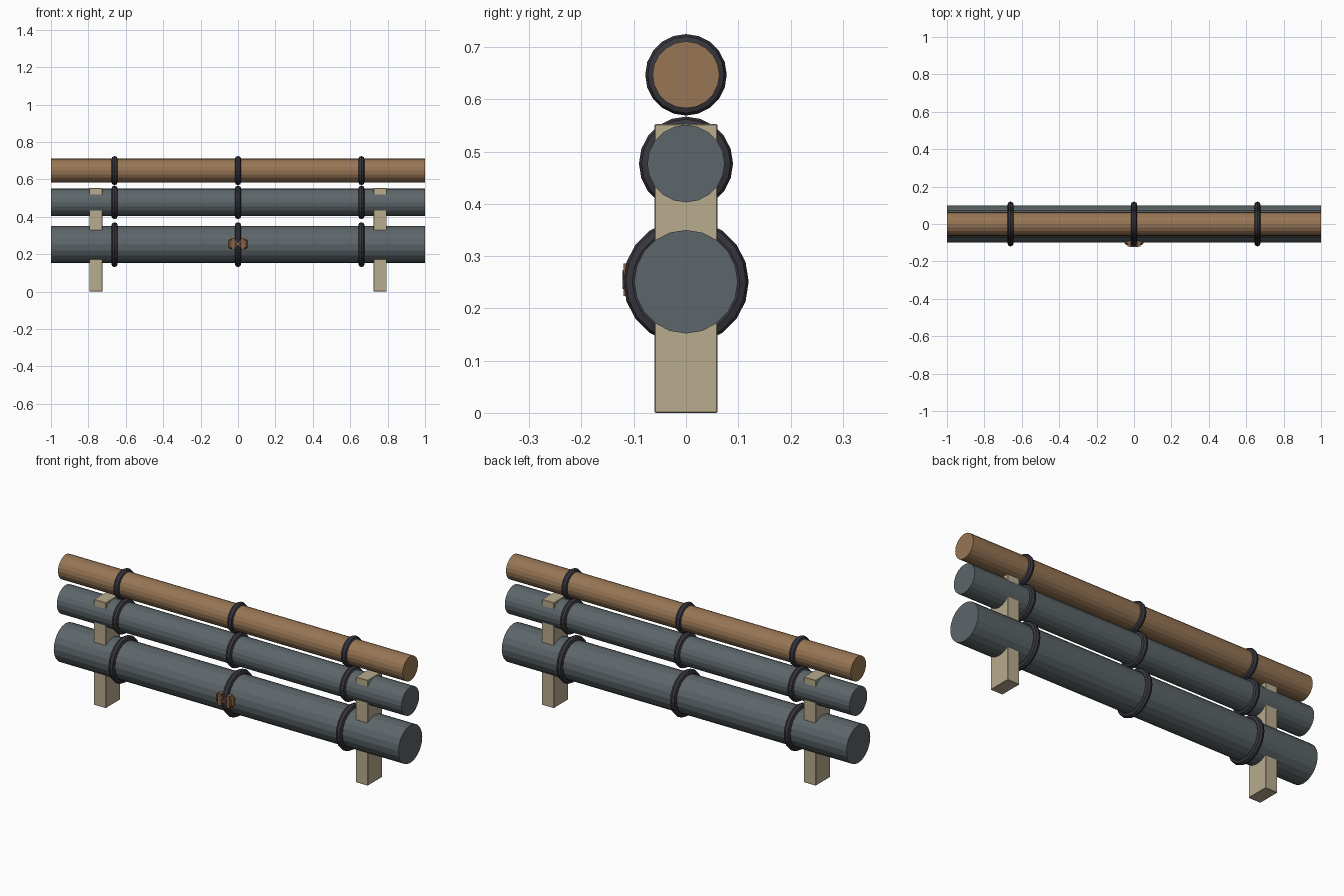
import bpy
from math import pi, radians

cube = bpy.data.objects.get("Cube")
if cube:
    bpy.data.objects.remove(cube, do_unlink=True)


def material(name, rgb):
    m = bpy.data.materials.new(name)
    m.use_nodes = True
    m.diffuse_color = (*rgb, 1)
    m.node_tree.nodes["Principled BSDF"].inputs["Base Color"].default_value = (*rgb, 1)
    return m


slate = material("slate grey", (0.11, 0.133, 0.143))
wood = material("warm wood", (0.31, 0.18, 0.09))
stone = material("pale timber", (0.48, 0.41, 0.27))
iron = material("dark iron", (0.039, 0.037, 0.048))
copper = material("brown copper", (0.23, 0.12, 0.06))


def finish(name, mat):
    ob = bpy.context.object
    ob.name = name
    ob.data.materials.append(mat)
    return ob


def box(name, mat, loc, size, bevel=0.0, tilt=0.0):
    bpy.ops.mesh.primitive_cube_add(size=1, location=loc, rotation=(0, tilt, 0))
    ob = finish(name, mat)
    ob.scale = size
    bpy.ops.object.transform_apply(location=False, rotation=False, scale=True)
    if bevel:
        mod = ob.modifiers.new("edge", 'BEVEL')
        mod.width = bevel
        mod.segments = 1
    return ob


# Three stacked bars, each held by three iron rings
bars = [
    ("lower_bar", slate, 0.251, 0.099, 0.12),
    ("middle_bar", slate, 0.477, 0.074, 0.09),
    ("top_bar", wood, 0.647, 0.064, 0.078),
]
tube = 0.017
for name, mat, z, radius, ring_radius in bars:
    bpy.ops.mesh.primitive_cylinder_add(vertices=20, radius=radius, depth=2,
                                        location=(0, 0, z), rotation=(0, pi / 2, 0))
    finish(name, mat)
    for side, x in (("right", -0.66), ("centre", 0), ("left", 0.66)):
        bpy.ops.mesh.primitive_torus_add(major_segments=20, minor_segments=8,
                                         major_radius=ring_radius - tube, minor_radius=tube,
                                         location=(x, 0, z), rotation=(0, pi / 2, 0))
        finish(f"{name}_ring_{side}", iron)

# Upright posts running through the lower two bars
for side, x in (("right", -0.76), ("left", 0.76)):
    box(f"post_{side}", stone, (x, 0, 0.2765), (0.07, 0.12, 0.553), bevel=0.002)

# Clasp on the front of the lower centre ring
clasp_z = 0.255
box("clasp_plate", copper, (0, -0.1, clasp_z), (0.1, 0.026, 0.054), bevel=0.008)
for side, x in (("right", -0.025), ("left", 0.025)):
    box(f"clasp_rim_{side}", copper, (x, -0.105, clasp_z), (0.018, 0.03, 0.062))
for i, angle in enumerate((40, -40)):
    box(f"clasp_cross_{i + 1}", copper, (0, -0.112, clasp_z),
        (0.05, 0.02, 0.006), tilt=radians(angle))
